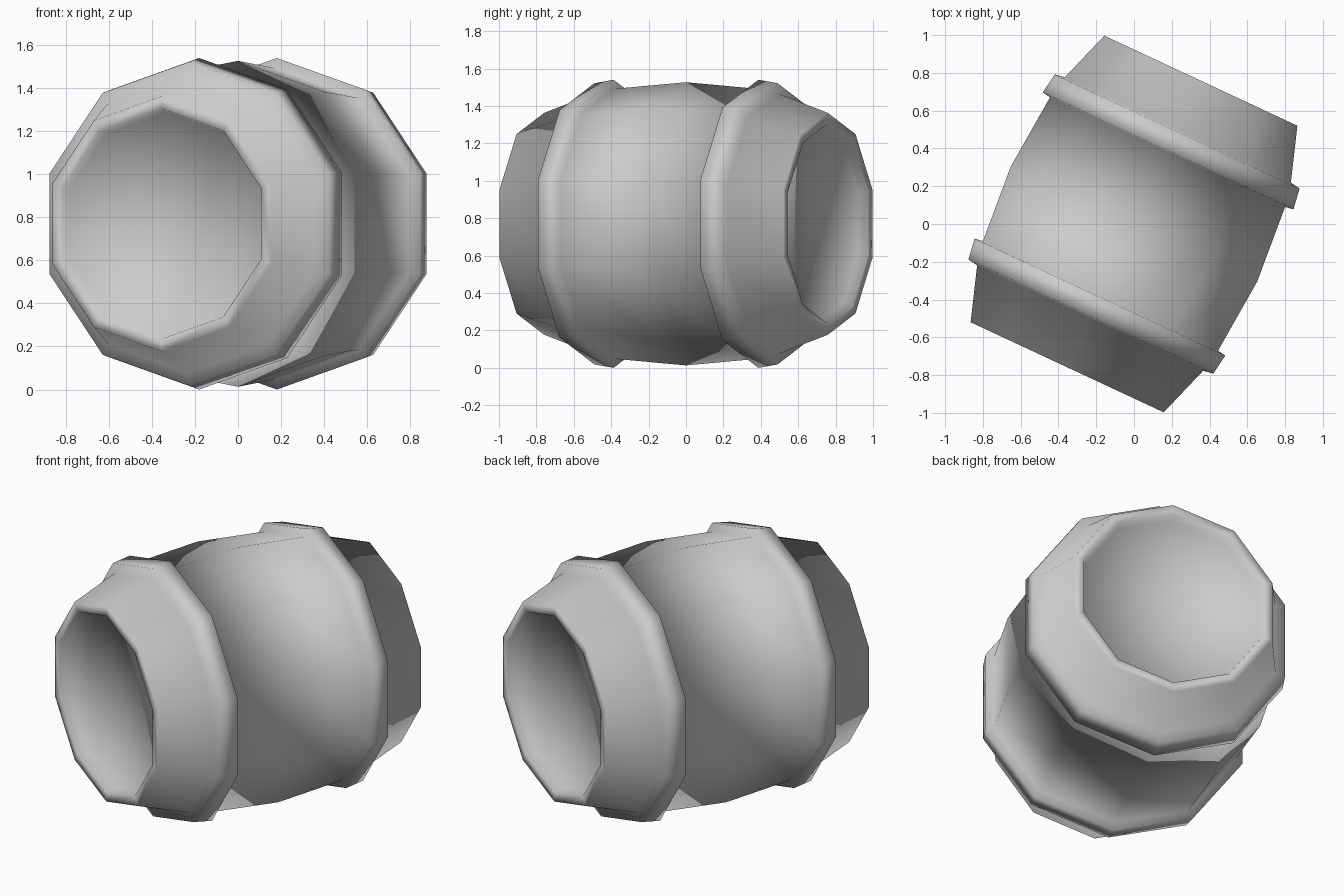
import bpy
import bmesh
from math import sin, cos, pi, radians

SIDES = 10
CENTRE_Z = 0.77
TURN = radians(-25)

if "Cube" in bpy.data.objects:
    bpy.data.objects.remove(bpy.data.objects["Cube"], do_unlink=True)

grey = bpy.data.materials.new("plain_grey")
grey.use_nodes = True
colour = (0.6, 0.6, 0.6, 1)
grey.diffuse_color = colour
grey.node_tree.nodes["Principled BSDF"].inputs["Base Color"].default_value = colour


def lathe(name, profile):
    """Sweep (distance along axis, radius) points round the barrel axis, closing both ends."""
    bm = bmesh.new()
    angles = [pi / 2 + 2 * pi * i / SIDES for i in range(SIDES)]
    rings = [[bm.verts.new((r * cos(a), t, r * sin(a))) for a in angles]
             for t, r in profile]
    for a, b in zip(rings, rings[1:]):
        for i in range(SIDES):
            j = (i + 1) % SIDES
            bm.faces.new((a[i], a[j], b[j], b[i]))
    lids = [bm.faces.new(rings[0]), bm.faces.new(rings[-1])]
    bmesh.ops.poke(bm, faces=lids)
    bmesh.ops.recalc_face_normals(bm, faces=bm.faces)
    for face in bm.faces:
        face.smooth = True
    mesh = bpy.data.meshes.new(name)
    bm.to_mesh(mesh)
    bm.free()
    mesh.materials.append(grey)
    obj = bpy.data.objects.new(name, mesh)
    obj.location.z = CENTRE_Z
    obj.rotation_euler.z = TURN
    bpy.context.collection.objects.link(obj)


# Half profile from the lid outwards: recess, rim, stave end, hoop
recess = [(0.787, 0.52), (0.837, 0.535)]
rim = [(0.837, 0.593)]
hoop = [(0.55, 0.694), (0.54, 0.752), (0.427, 0.77), (0.42, 0.722)]
half = recess + rim + hoop
mirrored = [(-t, r) for t, r in reversed(half)]

# One welded barrel with its bulge in the middle
lathe("barrel", half + [(0, 0.757)] + mirrored)
